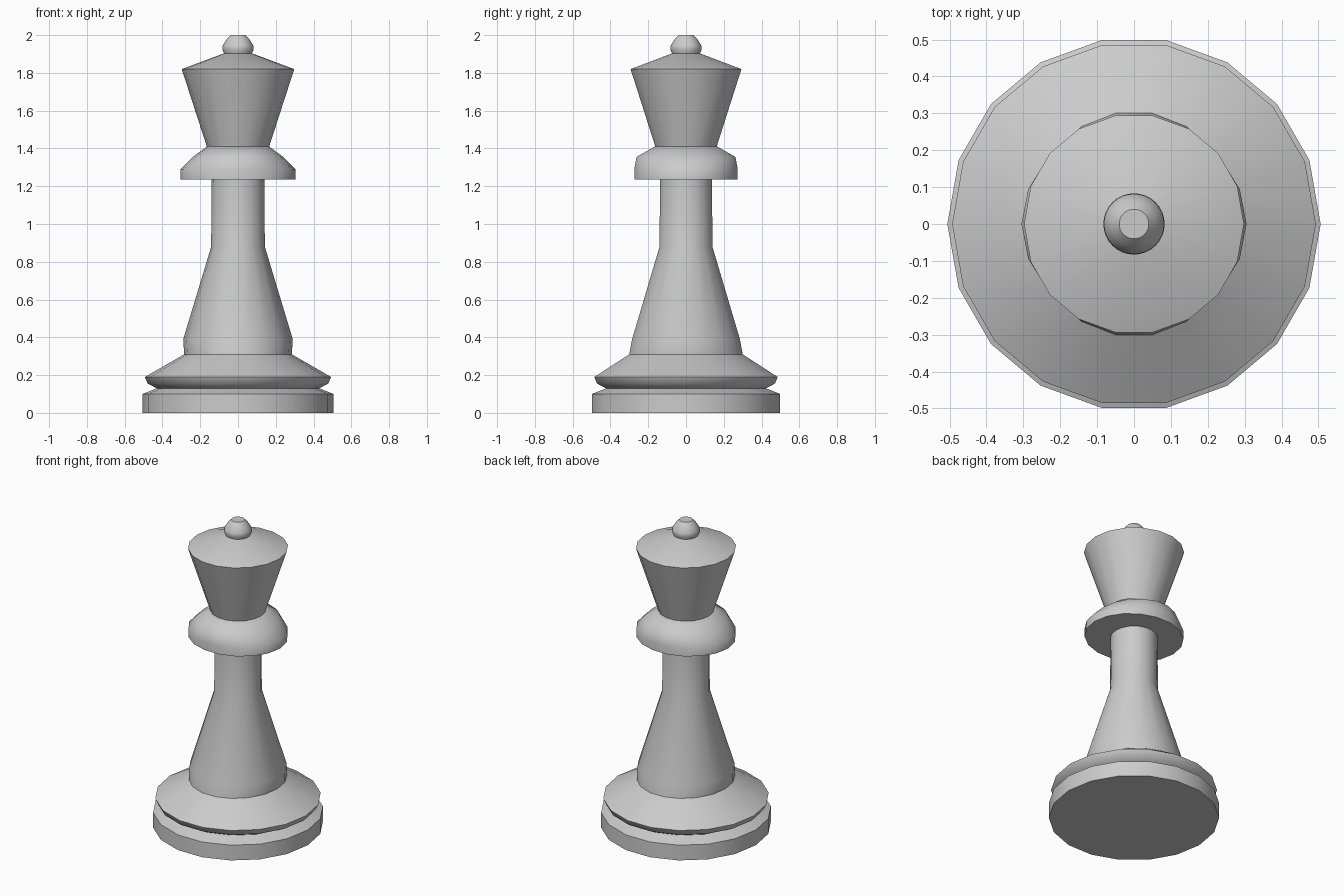
import bpy, bmesh
from math import cos, sin, tau, radians

if "Cube" in bpy.data.objects:
    bpy.data.objects.remove(bpy.data.objects["Cube"])


def turned(name, rings, sides=18, smooth=45):
    """Closed lathe solid from (radius_x, radius_y, z) rings, bottom to top."""
    bm = bmesh.new()
    loops = [[bm.verts.new((rx * cos(tau * i / sides), ry * sin(tau * i / sides), z))
              for i in range(sides)] for rx, ry, z in rings]
    for a, b in zip(loops, loops[1:]):
        for i in range(sides):
            j = (i + 1) % sides
            bm.faces.new((a[i], a[j], b[j], b[i]))
    bm.faces.new(loops[0][::-1])
    bm.faces.new(loops[-1])
    mesh = bpy.data.meshes.new(name)
    bm.to_mesh(mesh)
    bm.free()
    obj = bpy.data.objects.new(name, mesh)
    bpy.context.collection.objects.link(obj)
    bpy.ops.object.select_all(action='DESELECT')
    obj.select_set(True)
    bpy.context.view_layer.objects.active = obj
    bpy.ops.object.shade_smooth_by_angle(angle=radians(smooth))
    return obj


def round_rings(profile):
    return [(r, r, z) for r, z in profile]


# Base disc with the groove above it, sloped foot and tapering column
turned("base_and_column",
       round_rings([(0.506, 0), (0.506, 0.10), (0.43, 0.13), (0.478, 0.155), (0.493, 0.19)])
       + [(0.285, 0.305, 0.31), (0.29, 0.29, 0.39)]
       + round_rings([(0.142, 0.88), (0.14, 1.24)]))

# Slightly oval collar
turned("collar", [(0.305, 0.278, 1.235), (0.305, 0.278, 1.29),
                  (0.24, 0.266, 1.355), (0.165, 0.168, 1.41)])

# Flared crown with a shallow cone on top
turned("crown", round_rings([(0.165, 1.41), (0.298, 1.82), (0.07, 1.905)]))

# Rounded finial
turned("finial", round_rings([(0.072, 1.90), (0.083, 1.925), (0.081, 1.945),
                              (0.06, 1.978), (0.04, 2.0)]), sides=32)
